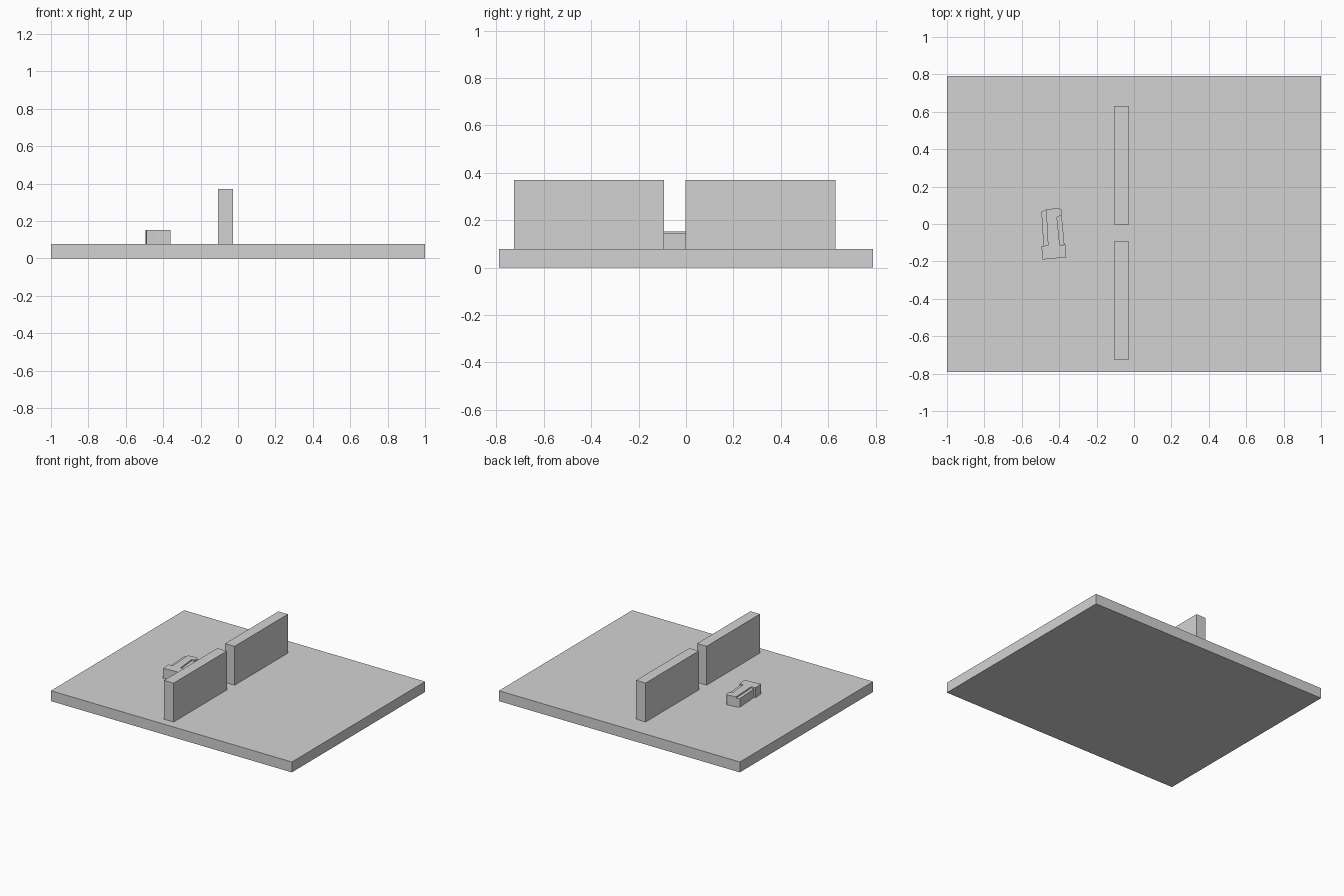
import bpy
import bmesh

cube = bpy.data.objects.get("Cube")
if cube:
    bpy.data.objects.remove(cube)

# One flat light grey for every part
grey = bpy.data.materials.new("light_grey")
grey.use_nodes = True
colour = (0.65, 0.65, 0.65, 1)
grey.diffuse_color = colour
grey.node_tree.nodes["Principled BSDF"].inputs["Base Color"].default_value = colour


def prism(name, outline, z0, z1):
    """Extrude a counter-clockwise plan outline from z0 to z1."""
    mesh = bpy.data.meshes.new(name)
    bm = bmesh.new()
    face = bm.faces.new([bm.verts.new((x, y, z0)) for x, y in outline])
    top = bmesh.ops.extrude_face_region(bm, geom=[face], use_keep_orig=True)
    verts = [v for v in top["geom"] if isinstance(v, bmesh.types.BMVert)]
    bmesh.ops.translate(bm, verts=verts, vec=(0, 0, z1 - z0))
    bmesh.ops.recalc_face_normals(bm, faces=bm.faces)
    bm.to_mesh(mesh)
    bm.free()
    mesh.materials.append(grey)
    obj = bpy.data.objects.new(name, mesh)
    bpy.context.collection.objects.link(obj)


def box(name, x0, x1, y0, y1, z0, z1):
    prism(name, [(x0, y0), (x1, y0), (x1, y1), (x0, y1)], z0, z1)


# Floor slab and the two wall panels with a gap between them
FLOOR = 0.078
box("floor_slab", -1, 1, -0.79, 0.79, 0, FLOOR)
for name, y0, y1 in (("front_wall", -0.725, -0.093), ("back_wall", -0.002, 0.63)):
    box(name, -0.106, -0.027, y0, y1, FLOOR, 0.37)

# Small block: tall core with wide front end and a hooked back end
prism("block_core", [
    (-0.488, -0.19), (-0.43, -0.184), (-0.362, -0.18), (-0.367, -0.11),
    (-0.397, -0.113), (-0.412, 0.037), (-0.387, 0.048), (-0.387, 0.075),
    (-0.4, 0.086), (-0.47, 0.078), (-0.46, -0.115), (-0.495, -0.118),
], FLOOR, 0.153)

# Slightly lower ledges along both sides of the core
prism("right_ledge", [
    (-0.484, -0.117), (-0.46, -0.115), (-0.47, 0.078), (-0.495, 0.065),
], FLOOR, 0.143)
prism("left_ledge", [
    (-0.397, -0.113), (-0.372, -0.11), (-0.387, 0.048), (-0.412, 0.037),
], FLOOR, 0.143)
